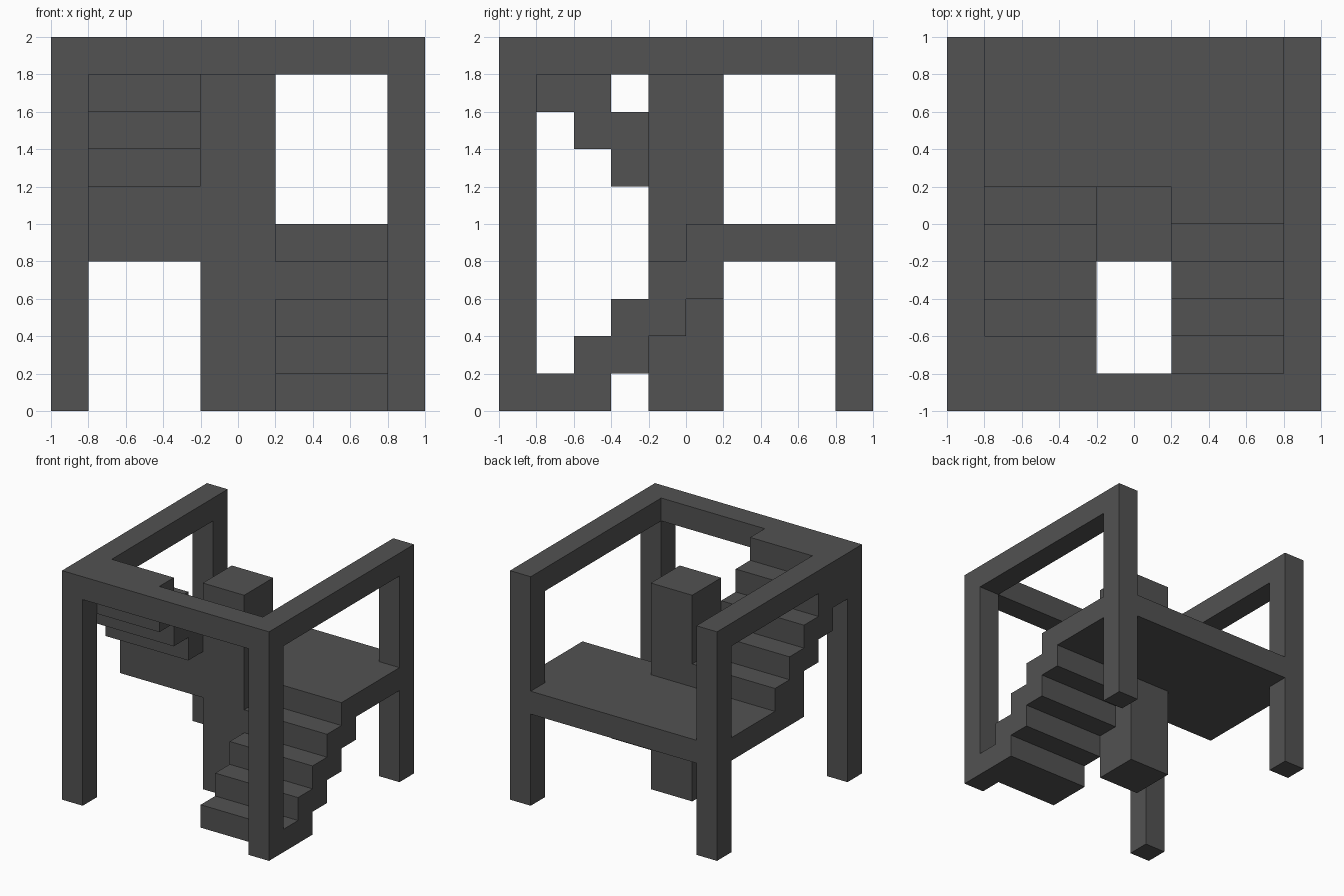
import bpy
import bmesh
from mathutils import Vector

if "Cube" in bpy.data.objects:
    bpy.data.objects.remove(bpy.data.objects["Cube"])

# Single dark grey material
GREY = (0.085, 0.085, 0.085, 1)
mat = bpy.data.materials.new("dark grey")
mat.use_nodes = True
mat.diffuse_color = GREY
bsdf = mat.node_tree.nodes["Principled BSDF"]
bsdf.inputs["Base Color"].default_value = GREY
bsdf.inputs["Roughness"].default_value = 0.8


def prism(name, outline, axis, lo, hi):
    """Extrude a flat outline along x (outline is y,z) or z (outline is x,y)."""
    bm = bmesh.new()
    place = (lambda p: (lo, p[0], p[1])) if axis == "x" else (lambda p: (p[0], p[1], lo))
    face = bm.faces.new([bm.verts.new(place(p)) for p in outline])
    new = bmesh.ops.extrude_face_region(bm, geom=[face])["geom"]
    shift = Vector((hi - lo, 0, 0)) if axis == "x" else Vector((0, 0, hi - lo))
    bmesh.ops.translate(bm, vec=shift, verts=[v for v in new if isinstance(v, bmesh.types.BMVert)])
    bmesh.ops.recalc_face_normals(bm, faces=bm.faces)
    mesh = bpy.data.meshes.new(name)
    bm.to_mesh(mesh)
    bm.free()
    mesh.materials.append(mat)
    obj = bpy.data.objects.new(name, mesh)
    bpy.context.collection.objects.link(obj)
    return obj


def box(name, x, y, z):
    outline = [(x[0], y[0]), (x[1], y[0]), (x[1], y[1]), (x[0], y[1])]
    return prism(name, outline, "z", *z)


def stairs(name, x, y_start, z_start, direction, count=4, step=0.2):
    """Sawtooth flight: each tread block is two steps deep and one step high."""
    front, under = [], []
    for k in range(count):
        near = y_start + direction * step * k
        far = near + direction * step * 2
        z0, z1 = z_start + step * k, z_start + step * (k + 1)
        front += [(near, z0), (near, z1)]
        under += [(far, z0), (far, z1)]
    return prism(name, front + under[::-1], "x", *x)


# Corner posts and side rails
for side, xr in (("left", (0.8, 1)), ("right", (-1, -0.8))):
    box(f"{side}_front_post", xr, (-1, -0.8), (0, 1.8))
    box(f"{side}_back_post", xr, (0.8, 1), (0, 1.8))
    box(f"{side}_top_rail", xr, (-1, 1), (1.8, 2))

# Front beam and the top landing behind it
box("front_top_beam", (-0.8, 0.8), (-1, -0.8), (1.8, 2))
box("top_landing", (-0.8, -0.2), (-0.8, -0.6), (1.8, 2))

# Central pillar
box("central_pillar", (-0.2, 0.2), (-0.2, 0.2), (0, 1.8))

# Middle floor, notched around the pillar and back posts
floor = [(-1, -0.2), (-0.2, -0.2), (-0.2, 0.2), (0.2, 0.2), (0.2, 0), (1, 0),
         (1, 0.8), (0.8, 0.8), (0.8, 1), (-0.8, 1), (-0.8, 0.8), (-1, 0.8)]
prism("middle_floor", floor, "z", 0.8, 1)

# Two flights: up from the front to the floor, then back towards the front
stairs("lower_stairs", (0.2, 1), -0.8, 0, 1)
stairs("upper_stairs", (-1, -0.2), 0.2, 1, -1)
